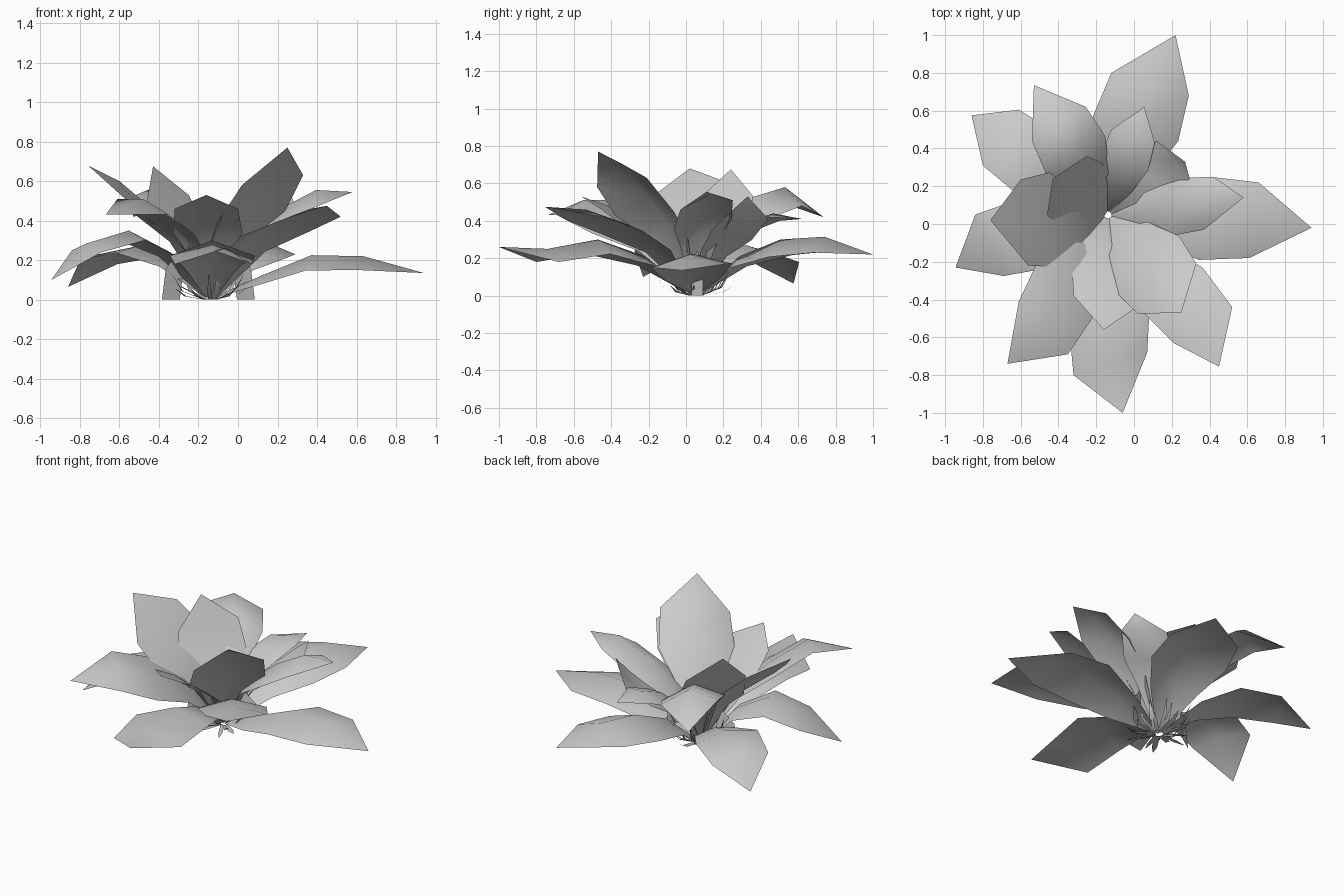
import bpy
import math
import random
from mathutils import Vector

default_cube = bpy.data.objects.get("Cube")
if default_cube:
    bpy.data.objects.remove(default_cube, do_unlink=True)

# single leaf colour
leaf_grey = bpy.data.materials.new("leaf_grey")
leaf_grey.use_nodes = True
leaf_colour = (0.6, 0.6, 0.6, 1)
leaf_grey.diffuse_color = leaf_colour
leaf_grey.node_tree.nodes["Principled BSDF"].inputs["Base Color"].default_value = leaf_colour

CROWN = Vector((-0.14, 0.05, 0))


def sheet(name, verts, faces):
    """Make a smooth, single-sided sheet object."""
    mesh = bpy.data.meshes.new(name)
    mesh.from_pydata(verts, [], faces)
    mesh.materials.append(leaf_grey)
    mesh.shade_smooth()
    obj = bpy.data.objects.new(name, mesh)
    bpy.context.collection.objects.link(obj)
    return obj


def leaf(name, tip, left, right, bend, lift, knee=0.7):
    """Folded leaf from the crown to its tip.
    left and right are the shoulders, bend is the rib height at the widest
    part, lift raises the rib above the edges and knee sets how steeply
    the leaf leaves the crown."""
    tip, left, right = Vector(tip), Vector(left), Vector(right)
    shoulder = (left + right) / 2 + Vector((0, 0, lift))
    to_left, to_right = left - shoulder, right - shoulder

    # rib stations: distance towards the shoulder, height, width
    stations = [(0.04, 0.02, 0.12), (0.34, bend * knee, 0.7),
                (0.66, bend, 1.1), (1, shoulder.z, 1)]
    verts, faces = [], []
    for along, height, width in stations:
        rib = CROWN.lerp(shoulder, along)
        rib.z = height
        for point in (rib + to_left * width, rib, rib + to_right * width):
            point.z = max(point.z, 0)
            verts.append(point)

    # two strips of quads either side of the rib
    for row in range(len(stations) - 1):
        for side in range(2):
            a = row * 3 + side
            faces.append((a, a + 3, a + 4, a + 1))
    # pointed end
    last = len(verts) - 3
    verts.append(tip)
    faces += [(last, last + 3, last + 1), (last + 1, last + 3, last + 2)]
    return sheet(name, verts, faces)


# low spreading leaves
leaf("low_leaf_left", (0.94, -0.02, 0.135), (0.66, 0.22, 0.17), (0.61, -0.18, 0.15),
     bend=0.225, lift=0.06, knee=0.55)
leaf("low_leaf_back", (0.22, 1, 0.22), (-0.12, 0.8, 0.24), (0.29, 0.68, 0.23),
     bend=0.3, lift=0.08)
leaf("low_leaf_back_right", (-0.86, 0.575, 0.065), (-0.8, 0.31, 0.2), (-0.61, 0.605, 0.18),
     bend=0.27, lift=0.04)
leaf("low_leaf_right", (-0.945, -0.23, 0.1), (-0.69, -0.275, 0.24), (-0.84, 0.05, 0.25),
     bend=0.35, lift=0.04)
leaf("low_leaf_front", (-0.06, -1, 0.26), (0.07, -0.68, 0.18), (-0.32, -0.8, 0.18),
     bend=0.3, lift=0.07)

# middle leaves
leaf("middle_leaf_front_right", (-0.67, -0.74, 0.43), (-0.35, -0.69, 0.43),
     (-0.61, -0.41, 0.51), bend=0.42, lift=0.04)
leaf("middle_leaf_front_left", (0.45, -0.755, 0.475), (0.52, -0.44, 0.42),
     (0.21, -0.63, 0.4), bend=0.39, lift=0.05)
leaf("middle_leaf_back_right", (-0.53, 0.735, 0.42), (-0.54, 0.44, 0.52),
     (-0.255, 0.62, 0.48), bend=0.53, lift=0.08)
leaf("middle_leaf_left", (0.58, 0.14, 0.545), (0.42, 0.25, 0.51), (0.37, -0.03, 0.46),
     bend=0.46, lift=0.07)
leaf("middle_leaf_back", (0.055, 0.62, 0.41), (-0.12, 0.5, 0.4), (0.11, 0.43, 0.42),
     bend=0.39, lift=0.03)

# upright leaves
leaf("upright_leaf_right", (-0.76, 0.02, 0.68), (-0.56, -0.22, 0.5), (-0.6, 0.235, 0.6),
     bend=0.43, lift=0.01)
leaf("upright_leaf_front_left", (0.25, -0.47, 0.77), (0.33, -0.21, 0.63),
     (0.02, -0.475, 0.58), bend=0.53, lift=0.1)
leaf("upright_leaf_front", (-0.16, -0.56, 0.53), (0, -0.45, 0.46), (-0.32, -0.38, 0.46),
     bend=0.36, lift=0.02)
leaf("upright_leaf_back_left", (0.27, 0.33, 0.53), (0.12, 0.44, 0.41), (0.295, 0.24, 0.45),
     bend=0.33, lift=0.01)
leaf("upright_leaf_back_right", (-0.43, 0.24, 0.675), (-0.46, 0.05, 0.5),
     (-0.25, 0.36, 0.53), bend=0.37, lift=0.01)

# slender blades spreading below the leaves
random.seed(4)
BLADES = 24
for i in range(BLADES):
    angle = math.tau * i / BLADES + random.uniform(-0.1, 0.1)
    out = Vector((math.cos(angle), math.sin(angle), 0))
    side = Vector((-out.y, out.x, 0)) * random.uniform(0.01, 0.02)
    reach = random.uniform(0.15, 0.24)
    rise = Vector((0, 0, random.choice((0, 0.06, 0.14, 0.24))))
    root = CROWN + out * 0.03
    middle = CROWN + out * reach * 0.7 + rise * 0.3
    end = CROWN + out * reach + rise
    sheet("crown_blade", [root - side, root + side, middle + side, middle - side, end],
          [(0, 1, 2, 3), (3, 2, 4)])

# two broader young leaves standing at the sides of the crown
for side_name, x, lean in (("right", -0.34, 0.02), ("left", 0.04, -0.02)):
    foot = Vector((x, 0.06, 0))
    across = Vector((0.045, 0.03, 0))
    top = foot + Vector((lean, 0, 0.16))
    sheet("young_leaf_" + side_name,
          [foot - across, foot + across, top + across, top - across,
           top + Vector((lean, 0, 0.08))],
          [(0, 1, 2, 3), (3, 2, 4)])
